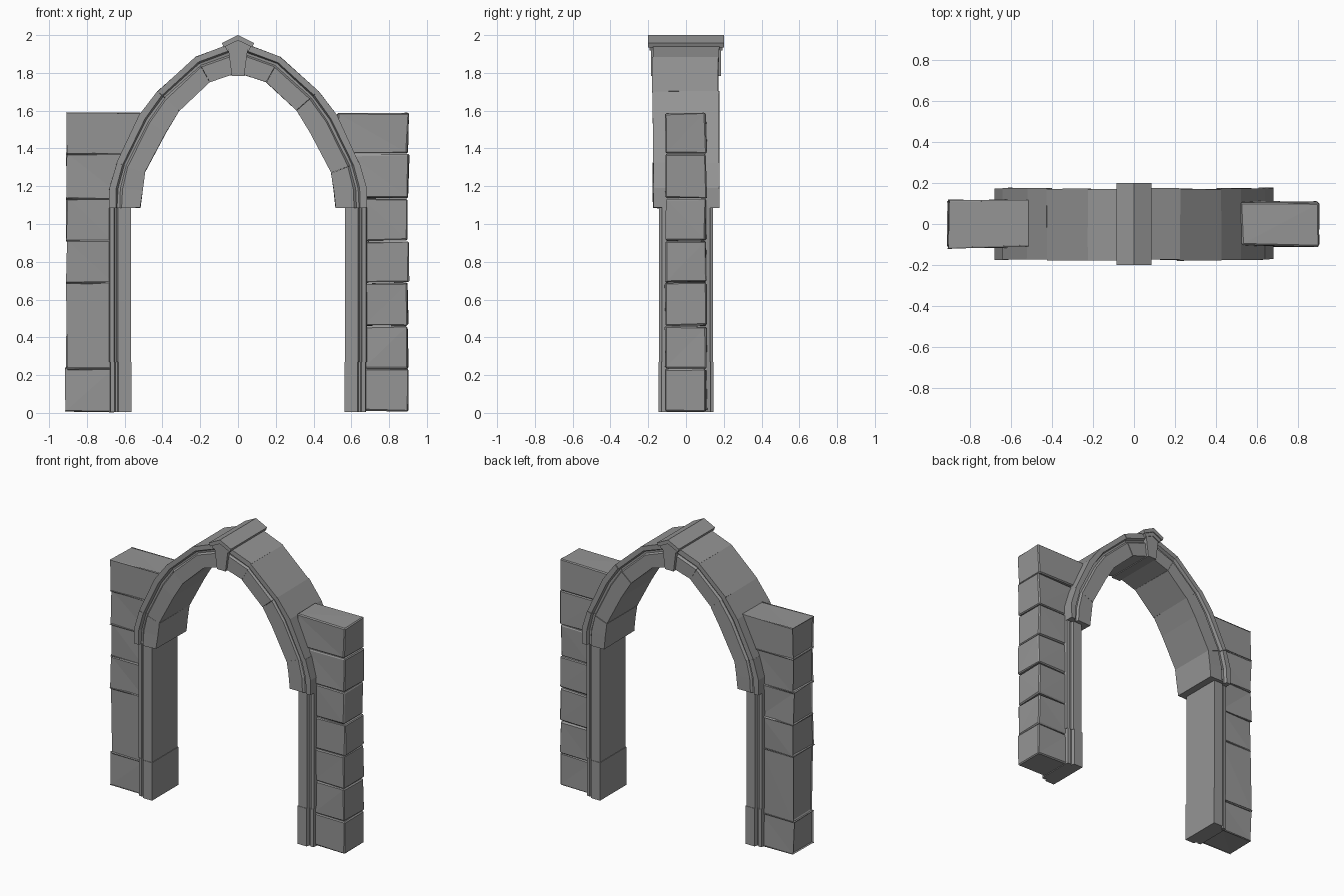
import bpy, bmesh, random
from mathutils import Vector

if "Cube" in bpy.data.objects:
    bpy.data.objects.remove(bpy.data.objects["Cube"])

random.seed(11)

stone_grey = bpy.data.materials.new("dark_stone")
stone_grey.diffuse_color = (0.3, 0.3, 0.3, 1)
stone_grey.use_nodes = True
stone_grey.node_tree.nodes["Principled BSDF"].inputs["Base Color"].default_value = stone_grey.diffuse_color


def finish(bm, name):
    bmesh.ops.recalc_face_normals(bm, faces=bm.faces)
    mesh = bpy.data.meshes.new(name)
    bm.to_mesh(mesh)
    bm.free()
    mesh.materials.append(stone_grey)
    obj = bpy.data.objects.new(name, mesh)
    bpy.context.collection.objects.link(obj)
    return obj


def jitter(bm, a):
    for v in bm.verts:
        v.co += Vector([random.uniform(-a, a) for _ in range(3)])


def stone(name, x0, x1, z0, z1, side):
    # Roughly cut block with uneven corners and chipped edges
    bm = bmesh.new()
    bmesh.ops.create_cube(bm, size=1)
    for v in bm.verts:
        v.co = Vector((side * ((x0 + x1) / 2 + v.co.x * (x1 - x0)) + random.uniform(-.006, .006),
                       v.co.y * 0.214 + random.uniform(-.006, .006),
                       (z0 + z1) / 2 + v.co.z * (z1 - z0) + random.uniform(-.003, .003)))
    bmesh.ops.bevel(bm, geom=bm.edges[:], offset=0.007, segments=1,
                    affect='EDGES', clamp_overlap=True)
    for v in bm.verts:
        v.co.z = min(max(v.co.z, 0.005), 1.59)
    jitter(bm, 0.002)
    bmesh.ops.triangulate(bm, faces=[f for f in bm.faces if f.calc_area() > .01])
    bmesh.ops.dissolve_limit(bm, angle_limit=0.015, verts=bm.verts[:], edges=bm.edges[:])
    return finish(bm, name)


def loft(name, rings, amount=0.0):
    # Closed solid through matching cross-sections
    bm = bmesh.new()
    vs = [[bm.verts.new(p) for p in r] for r in rings]
    n = len(vs[0])
    for a, b in zip(vs, vs[1:]):
        for i in range(n):
            j = (i + 1) % n
            bm.faces.new((a[i], a[j], b[j], b[i]))
    bm.faces.new(vs[0])
    bm.faces.new(vs[-1])
    jitter(bm, amount)
    return finish(bm, name)


def full(half):
    # Mirror a half section front to back
    return [(u, -d) for u, d in half] + [(u, d) for u, d in reversed(half)]


# Moulded cross-sections: (position from inside edge to outside edge, half depth)
arch_section = full([(0, .168), (.6, .168), (.66, .155), (.74, .155), (.79, .175), (1, .175)])
jamb_section = full([(0, .143), (.6, .143), (.66, .122), (.74, .122), (.78, .13), (.97, .128), (1, .11)])

# Arch stations: inner x, inner z, outer x, outer z
stations = [(.517, 1.085, .682, 1.085), (.505, 1.18, .682, 1.19), (.493, 1.27, .642, 1.325),
            (.380, 1.485, .523, 1.575), (.310, 1.60, .427, 1.703),
            (.150, 1.75, .225, 1.884), (.030, 1.79, .050, 1.950)]
voussoirs = [("springer", 0, 2), ("lower_voussoir", 2, 4),
             ("middle_voussoir", 4, 5), ("upper_voussoir", 5, 6)]
left_courses = [0.007, .235, .69, .91, 1.135, 1.37, 1.59]
right_courses = [0.007, .235, .46, .69, .91, 1.135, 1.37, 1.59]

for side, tag, courses in ((-1, "left", left_courses), (1, "right", right_courses)):
    # Rough masonry pier; the top two courses reach in behind the arch
    for i, (z0, z1) in enumerate(zip(courses, courses[1:])):
        inner = .525 if z0 > 1.3 else .6 if z0 > 1.1 else .66
        stone(f"{tag}_pier_stone_{i + 1}", inner, .901, z0 + .002, z1 - .002, side)

    # Jamb shaft and its slightly larger plinth
    for name, z0, z1, x0, grow in (("jamb_plinth", 0.005, .27, .563, 1.02),
                                   ("jamb_shaft", .27, 1.10, .567, 1)):
        rings = [[(side * (x0 + u * .115), y * grow, z) for u, y in jamb_section]
                 for z in (z0, z1)]
        loft(f"{tag}_{name}", rings)

    # Arch stones
    for name, a, b in voussoirs:
        shift = random.uniform(-.004, .004)
        rings = []
        for xi, zi, xo, zo in stations[a:b + 1]:
            rings.append([(side * (xi + (xo - xi) * u), y + shift, zi + (zo - zi) * u)
                          for u, y in arch_section])
        loft(f"{tag}_{name}", rings, 0.0018)


def prism(name, half, depth):
    pts = half + [(-x, z) for x, z in reversed(half) if x > 0]
    return loft(name, [[(x, y, z) for x, z in pts] for y in (-depth, depth)])


# Keystone wedge, underlying shoulder and gabled cap
prism("keystone_wedge", [(0, 1.96), (.052, 1.93), (.033, 1.783)], .186)
prism("keystone_shoulder", [(0, 1.975), (.072, 1.945), (.058, 1.918), (0, 1.945)], .192)
prism("keystone_cap", [(0, 2.0), (.085, 1.958), (.076, 1.935), (0, 1.972)], .2)
